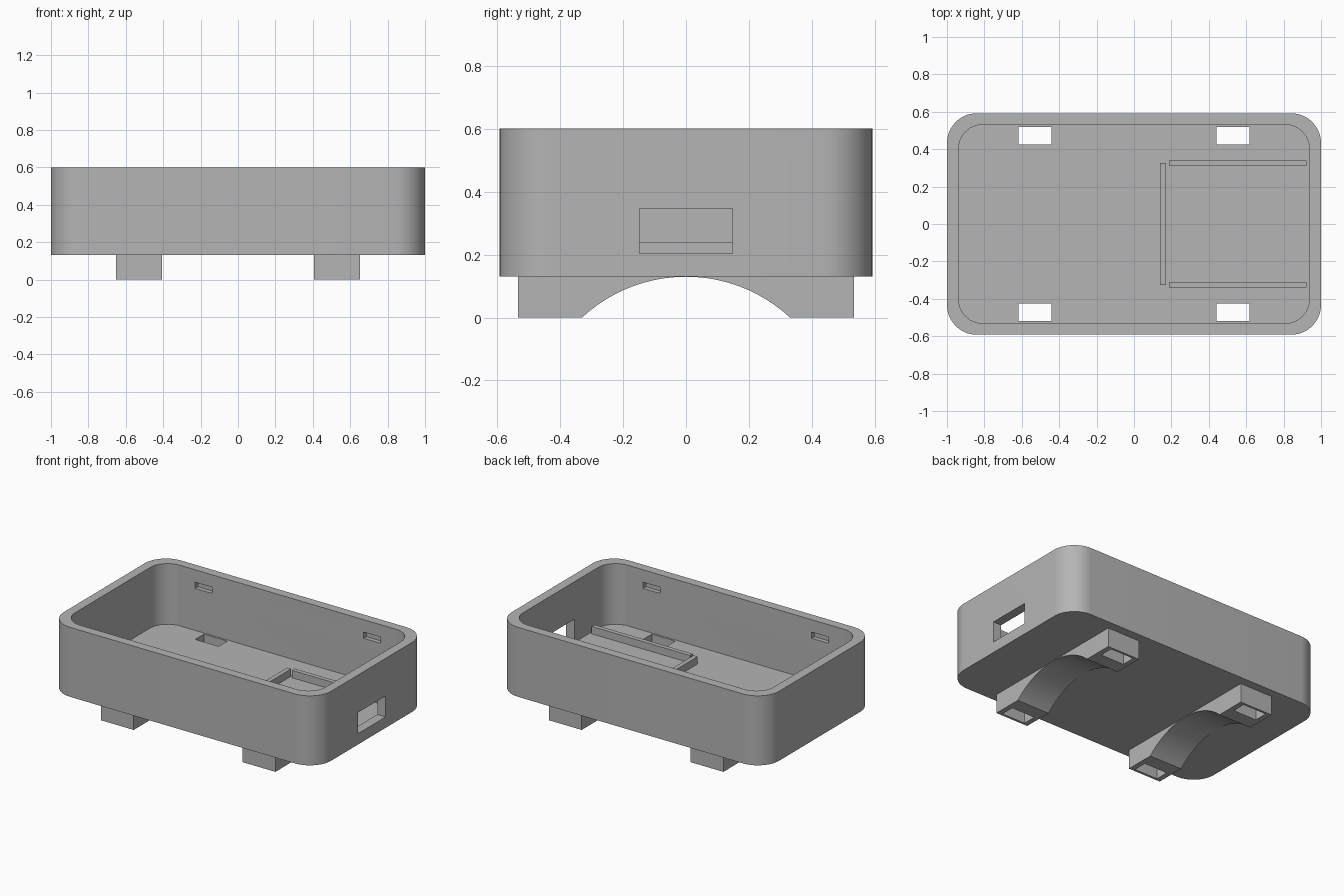
import bpy, bmesh
from math import sin, cos, pi, asin
from mathutils import Matrix, Vector

if "Cube" in bpy.data.objects:
    bpy.data.objects.remove(bpy.data.objects["Cube"])

# Single grey plastic
GREY = (0.46, 0.46, 0.46, 1)
grey = bpy.data.materials.new("grey plastic")
grey.use_nodes = True
grey.diffuse_color = GREY
grey.node_tree.nodes["Principled BSDF"].inputs["Base Color"].default_value = GREY

BASE, FLOOR, TOP = 0.13, 0.19, 0.6
LEG_X, SLOT_Y = 0.53, 0.471


def make_object(name, bm):
    bmesh.ops.recalc_face_normals(bm, faces=bm.faces)
    mesh = bpy.data.meshes.new(name)
    bm.to_mesh(mesh)
    bm.free()
    mesh.materials.append(grey)
    obj = bpy.data.objects.new(name, mesh)
    bpy.context.collection.objects.link(obj)
    return obj


def add_prism(bm, outline, offset):
    """Extrude a closed outline of 3D points along an offset vector."""
    face = bm.faces.new([bm.verts.new(p) for p in outline])
    new = bmesh.ops.extrude_face_region(bm, geom=[face])["geom"]
    verts = [g for g in new if isinstance(g, bmesh.types.BMVert)]
    bmesh.ops.translate(bm, verts=verts, vec=Vector(offset))


def add_box(bm, center, size):
    matrix = Matrix.Translation(center) @ Matrix.Diagonal((*size, 1))
    bmesh.ops.create_cube(bm, size=1, matrix=matrix)


def rounded_outline(half_x, half_y, radius, z, steps=14):
    points = []
    for corner, (sx, sy) in enumerate([(1, 1), (-1, 1), (-1, -1), (1, -1)]):
        for i in range(steps + 1):
            a = (corner + i / steps) * pi / 2
            points.append((sx * (half_x - radius) + radius * cos(a),
                           sy * (half_y - radius) + radius * sin(a), z))
    return points


def cut(target, bm):
    cutter = make_object("cutter", bm)
    cutter.hide_render = True
    mod = target.modifiers.new("cut", "BOOLEAN")
    mod.operation, mod.solver, mod.object = "DIFFERENCE", "EXACT", cutter
    bpy.context.view_layer.objects.active = target
    bpy.ops.object.modifier_apply(modifier=mod.name)
    bpy.data.objects.remove(cutter)


def strap_slots(bm, xs):
    for x in xs:
        for side in (-1, 1):
            add_box(bm, (x, side * SLOT_Y, 0.1), (0.176, 0.093, 0.4))


def smooth(obj):
    bpy.ops.object.select_all(action="DESELECT")
    obj.select_set(True)
    bpy.context.view_layer.objects.active = obj
    bpy.ops.object.shade_smooth_by_angle(angle=pi / 6)


# Open tray with rounded corners
bm = bmesh.new()
add_prism(bm, rounded_outline(1, 0.592, 0.16, BASE), (0, 0, TOP - BASE))
tray = make_object("tray", bm)
bm = bmesh.new()
add_prism(bm, rounded_outline(0.938, 0.531, 0.13, FLOOR), (0, 0, 1))
cut(tray, bm)

# Port window, strap slots and lid catch pockets
bm = bmesh.new()
add_box(bm, (0.97, 0, 0.275), (0.2, 0.296, 0.142))
strap_slots(bm, (-LEG_X, LEG_X))
for x in (-0.63, 0.63):
    for side in (-1, 1):
        add_box(bm, (x, side * 0.53, 0.495), (0.125, 0.06, 0.042))
cut(tray, bm)
smooth(tray)

# Arched saddle feet with strap slots
SPAN, RISE, STEPS = 0.33, 0.1295, 32
radius = (SPAN ** 2 + RISE ** 2) / (2 * RISE)
half_angle = asin(SPAN / radius)
for name, x in (("right_saddle", -LEG_X), ("left_saddle", LEG_X)):
    left = x - 0.123
    outline = [(left, 0.533, 0), (left, 0.533, BASE),
               (left, -0.533, BASE), (left, -0.533, 0)]
    for i in range(STEPS + 1):
        a = half_angle * (2 * i / STEPS - 1)
        outline.append((left, radius * sin(a), RISE - radius + radius * cos(a)))
    bm = bmesh.new()
    add_prism(bm, outline, (0.246, 0, 0))
    saddle = make_object(name, bm)
    bm = bmesh.new()
    strap_slots(bm, (x,))
    cut(saddle, bm)
    smooth(saddle)

# Low rails that hold the circuit board
rails = {"end_rail": ((0.155, 0), (0.03, 0.65)),
         "front_rail": ((0.555, -0.325), (0.735, 0.03)),
         "back_rail": ((0.555, 0.325), (0.735, 0.03))}
for name, (center, size) in rails.items():
    bm = bmesh.new()
    add_box(bm, (*center, 0.2125), (*size, 0.055))
    make_object(name, bm)
